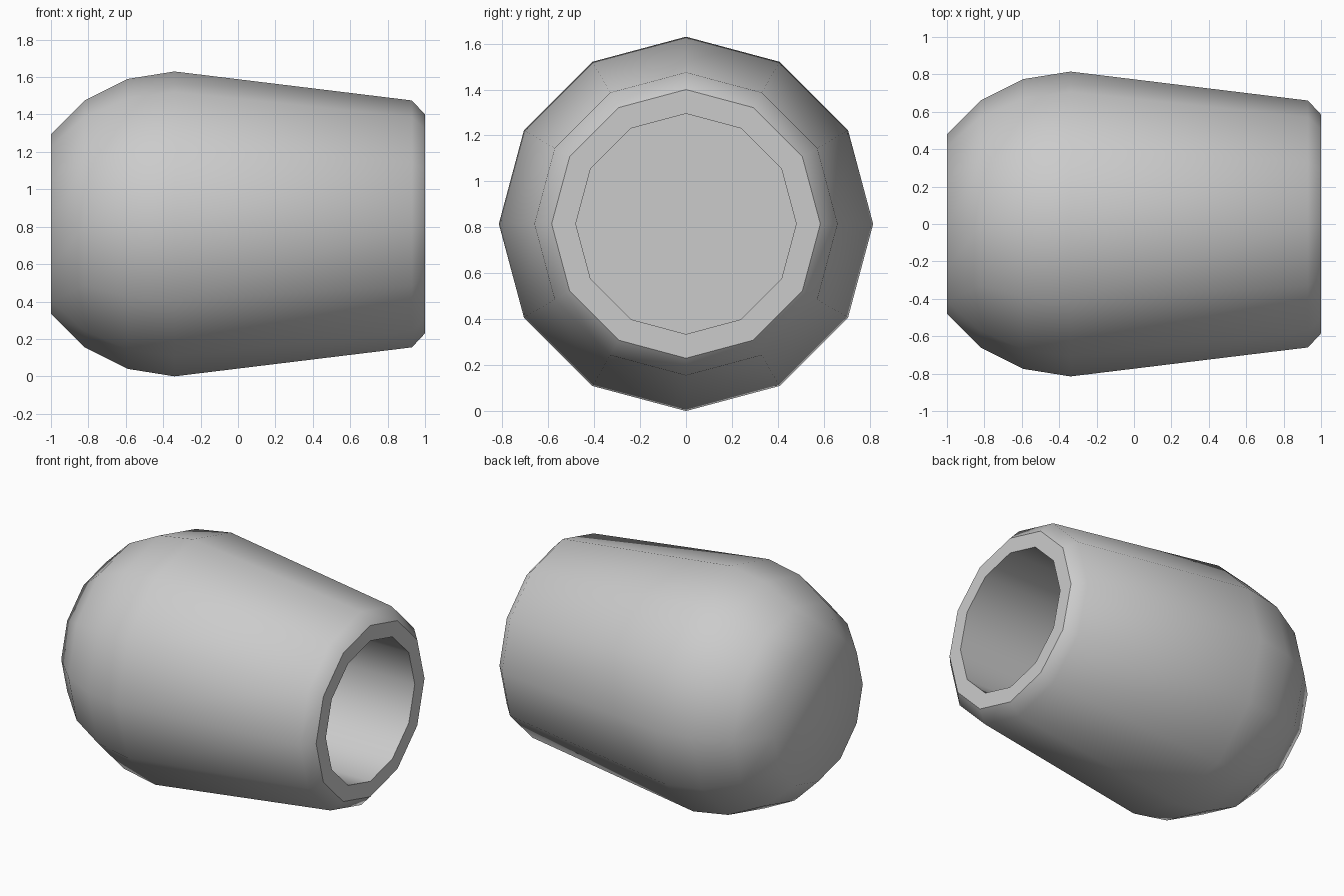
import bpy, bmesh
from math import sin, cos, pi

if "Cube" in bpy.data.objects:
    bpy.data.objects.remove(bpy.data.objects["Cube"])

SIDES = 12
AXIS_Z = 0.815

# (x, radius) from the closed end, round the outside, over the rim, into the bore
PROFILE = [(-1.0, 0.48), (-0.82, 0.66), (-0.59, 0.775), (-0.34, 0.815),
           (0.93, 0.66), (1.0, 0.585), (1.0, 0.48), (-0.6, 0.48)]
SHARP_RINGS = (5, 6, 7)

bm = bmesh.new()
rings = []
for x, r in PROFILE:
    rings.append([bm.verts.new((x, r * sin(2 * pi * i / SIDES),
                                AXIS_Z + r * cos(2 * pi * i / SIDES)))
                  for i in range(SIDES)])

# Walls between neighbouring rings
for a, b in zip(rings, rings[1:]):
    for i in range(SIDES):
        j = (i + 1) % SIDES
        bm.faces.new((a[i], a[j], b[j], b[i]))

# Closed end and bore floor
bm.faces.new(rings[0])
bm.faces.new(rings[-1])
bmesh.ops.recalc_face_normals(bm, faces=bm.faces)

# Smooth body with crisp rim and bore edges
for f in bm.faces:
    f.smooth = True
for k in SHARP_RINGS:
    for i in range(SIDES):
        bm.edges.get((rings[k][i], rings[k][(i + 1) % SIDES])).smooth = False

mesh = bpy.data.meshes.new("hollow_cap")
bm.to_mesh(mesh)
bm.free()
cap = bpy.data.objects.new("hollow_cap", mesh)
bpy.context.collection.objects.link(cap)
